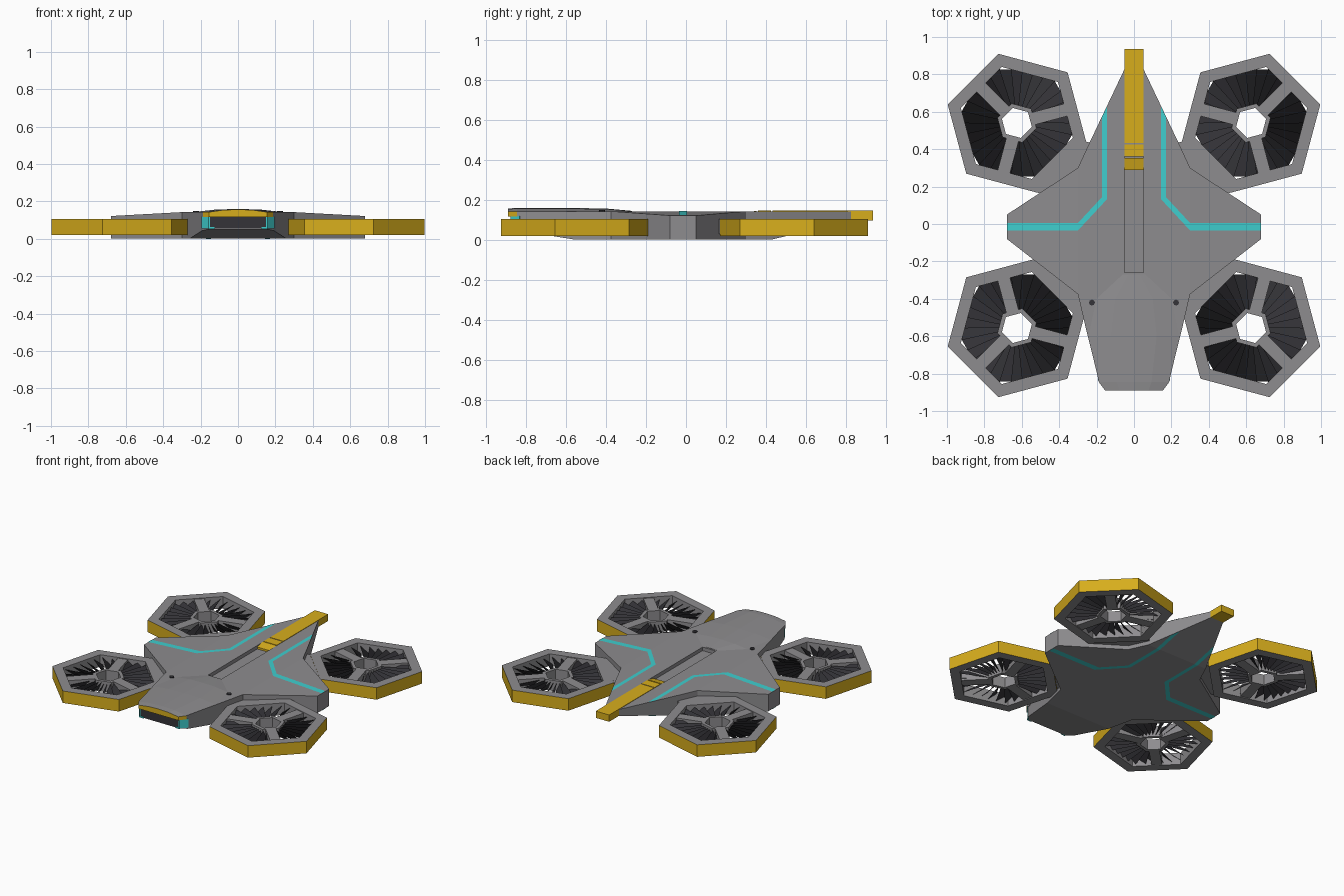
import bpy, bmesh, math

if "Cube" in bpy.data.objects:
    bpy.data.objects.remove(bpy.data.objects["Cube"])

def material(name, rgb):
    m = bpy.data.materials.new(name)
    m.diffuse_color = (*rgb, 1)
    m.use_nodes = True
    m.node_tree.nodes["Principled BSDF"].inputs["Base Color"].default_value = m.diffuse_color
    return m

GREY = material("hull grey", (0.27, 0.265, 0.275))
GOLD = material("gold yellow", (0.68, 0.42, 0.012))
CYAN = material("cyan", (0.05, 0.62, 0.62))
DARK = material("dark charcoal", (0.035, 0.034, 0.04))

def build(name, verts, faces, mats, rule=None):
    """Make an object; rule(face) picks the material slot."""
    bm = bmesh.new()
    vs = [bm.verts.new(v) for v in verts]
    for f in faces:
        bm.faces.new([vs[i] for i in f])
    bmesh.ops.recalc_face_normals(bm, faces=bm.faces[:])
    bm.normal_update()
    if rule:
        for f in bm.faces:
            f.material_index = rule(f)
    me = bpy.data.meshes.new(name)
    bm.to_mesh(me)
    bm.free()
    for m in mats:
        me.materials.append(m)
    ob = bpy.data.objects.new(name, me)
    bpy.context.collection.objects.link(ob)
    return ob

def prism(name, plan, z0, z1, mat):
    n = len(plan)
    verts = [(x, y, z) for z in (z0, z1) for x, y in plan]
    faces = [(i, (i + 1) % n, (i + 1) % n + n, i + n) for i in range(n)]
    return build(name, verts, faces + [range(n), range(n, 2 * n)], [mat])

def bar(name, profile, half, mat):
    """Side profile (y, z) extruded across x."""
    n = len(profile)
    verts = [(x, y, z) for x in (-half, half) for y, z in profile]
    faces = [(i, (i + 1) % n, (i + 1) % n + n, i + n) for i in range(n)]
    return build(name, verts, faces + [range(n), range(n, 2 * n)], [mat])

# ---- hull: faceted delta body with ramps under the nose and tail
def z_top(x):
    return 0.143 - max(0, abs(x) - 0.30) * 0.055

def z_bot(y):
    if y < -0.56:
        return 0.002 + (-0.56 - y) * 0.16
    return 0.002 + max(0, y - 0.43) * 0.24

half = [(0.155, -0.87), (0.19, -0.83), (0.257, -0.56), (0.30, -0.375), (0.68, -0.08),
        (0.68, 0.05), (0.30, 0.30), (0.24, 0.43), (0.05, 0.83)]
outline = half + [(-x, y) for x, y in reversed(half)]
N = len(outline)
opp = lambda i: N - 1 - i
verts = [(x, y, z_bot(y)) for x, y in outline] + [(x, y, z_top(x)) for x, y in outline]
faces = [(i, (i + 1) % N, (i + 1) % N + N, i + N) for i in range(N)]
core = [0, 1, 2, 3, 6, 7, 8]
faces.append([i + N for i in core + [opp(i) for i in reversed(core)]])
for wing in ([3, 4, 5, 6], [opp(i) for i in (3, 4, 5, 6)]):
    faces.append([i + N for i in wing])
for part in ([0, 1, 2], [2, 3, 4, 5, 6, 7], [7, 8]):
    faces.append(part + [opp(i) for i in reversed(part)])
hull = build("hull", verts, faces, [GREY])

# ---- groove along the spine
cutter = prism("groove_cutter", [(-.052, -.26), (.052, -.26), (.052, .40), (-.052, .40)], .118, .25, GREY)
cutter.hide_render = True
cutter.hide_viewport = True
mod = hull.modifiers.new("groove", "BOOLEAN")
mod.operation, mod.solver, mod.object = "DIFFERENCE", "EXACT", cutter

# ---- gold tail boom in three pieces
bar("tail_boom_tip", [(.29, .112), (.29, .132), (.353, .146), (.353, .112)], .052, GOLD)
bar("tail_boom_joint", [(.36, .112), (.36, .146), (.425, .146), (.425, .112)], .052, GOLD)
bar("tail_boom", [(.433, .098), (.433, .146), (.935, .146), (.935, .098)], .052, GOLD)

# ---- raised nose hood with a gold front edge
sections = [(-.89, .155, .014), (-.845, .188, .017), (-.60, .243, .017), (-.40, .20, .014), (-.27, .06, .002)]
verts, K = [], 7
for y, w, h in sections:
    verts += [(-w, y, .118), (-w, y, .143), (-w / 2, y, .143 + h * .8), (0, y, .143 + h),
              (w / 2, y, .143 + h * .8), (w, y, .143), (w, y, .118)]
faces = [range(K), range(len(verts) - K, len(verts))]
for s in range(len(sections) - 1):
    for i in range(K):
        j = (i + 1) % K
        faces.append((s * K + i, s * K + j, (s + 1) * K + j, (s + 1) * K + i))
build("nose_hood", verts, faces, [GREY, GOLD],
      lambda f: int(f.calc_center_median().y < -.86 and abs(f.normal.z) < .5))

# ---- dark nose window with cyan lamp brackets
prism("nose_window", [(-.152, -.876), (.152, -.876), (.152, -.868), (-.152, -.868)], .058, .119, DARK)
for s, side in ((-1, "left"), (1, "right")):
    prism(side + "_nose_lamp", [(s * .15, -.878), (s * .158, -.878), (s * .194, -.834), (s * .187, -.828)],
          .056, .119, CYAN)
    prism(side + "_nose_lamp_foot", [(s * .125, -.880), (s * .158, -.880), (s * .158, -.87), (s * .125, -.87)],
          .053, .063, CYAN)
    # small dark studs on the shoulders
    prism(side + "_stud", [(s * .225 + .016 * math.cos(a * math.pi / 4), -.42 + .016 * math.sin(a * math.pi / 4))
                           for a in range(8)], .13, .149, DARK)
    # cyan stripes on the top and the underside
    path = [((.68, -.035), (.68, .005)), ((.30, -.035), (.30, .005)), ((.144, .133), (.171, .144)),
            ((.144, .43), (.171, .43)), ((.144, .63), (.171, .574))]
    pts = [p for pair in path for p in pair]
    quads = [(2 * i, 2 * i + 1, 2 * i + 3, 2 * i + 2) for i in range(len(path) - 1)]
    build(side + "_top_stripe", [(s * x, y, z_top(x) + .002) for x, y in pts], quads, [CYAN])
    build(side + "_under_stripe", [(s * x, y, z_bot(y) - .002) for x, y in pts], quads, [CYAN])

# ---- four ducted fans
CX, CY, Z0, Z1 = .626, .548, .02, .105

def hex_ring(r_out, r_in, z0, z1, put):
    verts = [put(r * math.cos(a), r * math.sin(a), z) for r in (r_out, r_in) for z in (z0, z1)
             for a in [math.radians(15 + 60 * k) for k in range(6)]]
    faces = []
    for i in range(6):
        j = (i + 1) % 6
        for a, b in ((0, 6), (6, 18), (18, 12), (12, 0)):
            faces.append((a + i, a + j, b + j, b + i))
    return verts, faces

def fan(label, sx, sy):
    put = lambda x, y, z: (sx * (CX + x), sy * (CY + y) - .008, z)
    cx, cy, _ = put(0, 0, 0)

    def outer(f):
        c = f.calc_center_median()
        return int(abs(f.normal.z) < .5 and math.hypot(c.x - cx, c.y - cy) > .3)
    build(label + "_duct", *hex_ring(.383, .31, Z0, Z1, put), [GREY, GOLD], outer)
    build(label + "_hub", *hex_ring(.108, .083, Z0 + .005, Z1 - .005, put), [GREY])
    # three spokes
    for k in range(3):
        a = math.radians(45 + 120 * k)
        c, s = math.cos(a), math.sin(a)
        plan = [put(r * c - t * s, r * s + t * c, 0)[:2]
                for r, t in ((.085, -.034), (.28, -.034), (.28, .034), (.085, .034))]
        prism(label + "_spoke", plan, Z0 + .005, Z1 - .005, GREY)
    # tilted blades reaching out to the hexagonal duct
    verts, faces, count = [], [], 30
    d = math.pi / count * 1.05
    for k in range(count):
        a = 2 * math.pi * (k + .5) / count
        b = len(verts)
        for ang, z in ((a - d, .035), (a + d, .088)):
            off = (math.degrees(ang) - 45 + 30) % 60 - 30
            reach = .27 / math.cos(math.radians(off))
            for r in (.092, reach):
                verts.append(put(r * math.cos(ang), r * math.sin(ang), z))
        faces.append((b, b + 1, b + 3, b + 2))
    build(label + "_blades", verts, faces, [DARK])
    # pylon joining the duct to the hull
    plan = [put(x - CX, y - CY, 0)[:2] for x, y in ((.256, .448), (.527, .178), (.45, .16), (.22, .27), (.22, .44))]
    prism(label + "_pylon", plan, .03, .104, GREY)

for sy, end in ((-1, "front"), (1, "rear")):
    for sx, side in ((-1, "left"), (1, "right")):
        fan(end + "_" + side, sx, sy)
